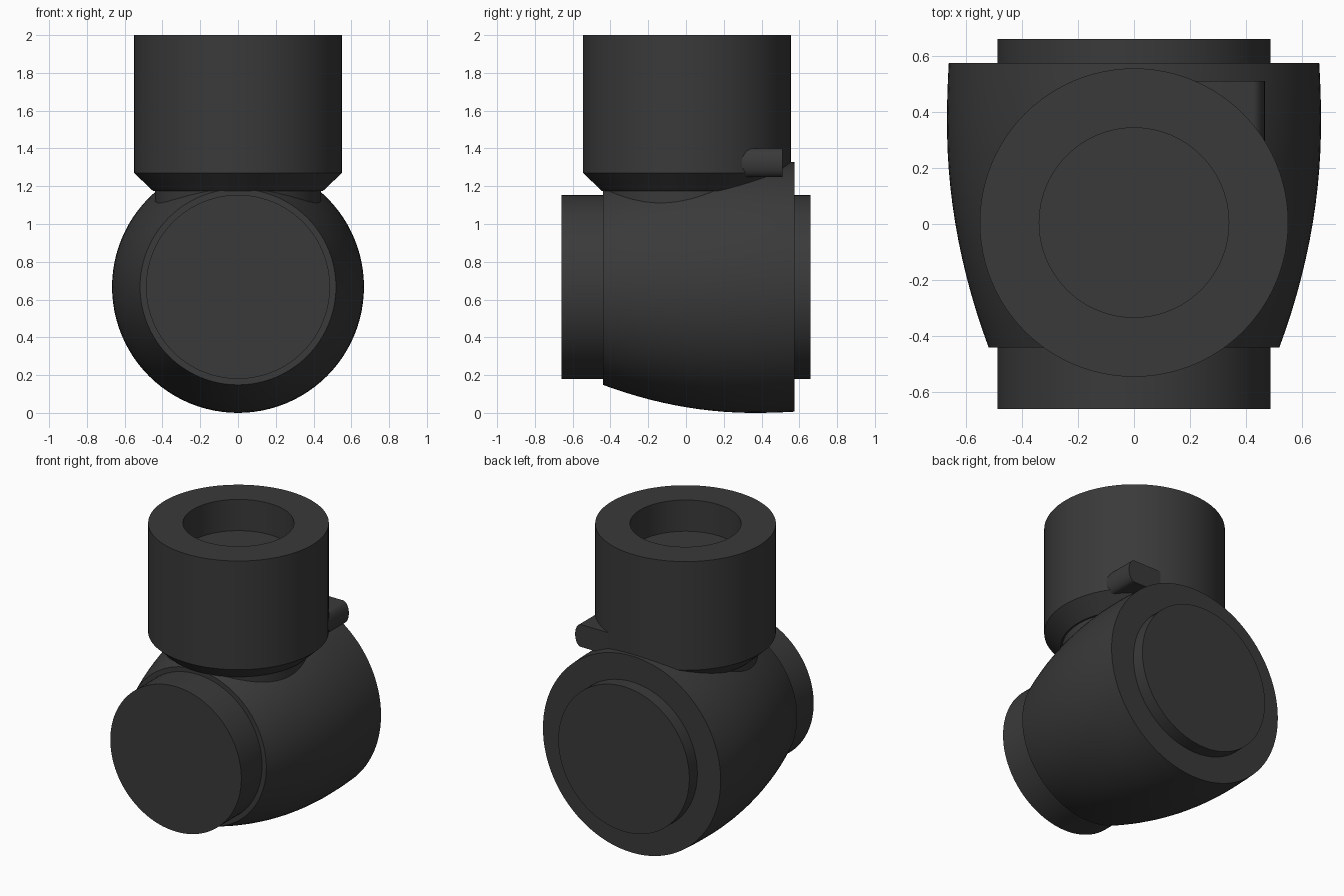
import bpy, bmesh, math
from mathutils import Matrix, Vector

if "Cube" in bpy.data.objects:
    bpy.data.objects.remove(bpy.data.objects["Cube"])

mat = bpy.data.materials.new("dark_grey")
mat.diffuse_color = (0.042, 0.042, 0.042, 1)
mat.use_nodes = True
mat.node_tree.nodes["Principled BSDF"].inputs["Base Color"].default_value = mat.diffuse_color


def finish(bm, name, angle=30):
    bmesh.ops.recalc_face_normals(bm, faces=bm.faces)
    me = bpy.data.meshes.new(name)
    bm.to_mesh(me)
    bm.free()
    ob = bpy.data.objects.new(name, me)
    bpy.context.collection.objects.link(ob)
    me.materials.append(mat)
    bpy.ops.object.select_all(action='DESELECT')
    bpy.context.view_layer.objects.active = ob
    ob.select_set(True)
    bpy.ops.object.shade_smooth_by_angle(angle=math.radians(angle))
    return ob


def lathe(name, profile, matrix, seg=96):
    """Revolve (radius, height) points about z, cap both ends, then place."""
    bm = bmesh.new()
    rings = [[bm.verts.new((r * math.cos(2 * math.pi * i / seg),
                            r * math.sin(2 * math.pi * i / seg), h))
              for i in range(seg)] for r, h in profile]
    for a, b in zip(rings, rings[1:]):
        for i in range(seg):
            j = (i + 1) % seg
            bm.faces.new((a[i], a[j], b[j], b[i]))
    bm.faces.new(rings[0])
    bm.faces.new(rings[-1])
    bm.transform(matrix)
    return finish(bm, name)


# horizontal axis: local +z becomes +y, raised to the body centre
ALONG_Y = Matrix.Translation((0, 0, 0.667)) @ Matrix.Rotation(-math.pi / 2, 4, 'X')
UPRIGHT = Matrix.Translation((0, 0.005, 0))

# bulged body
R, y_max, k = 0.667, 0.36, 0.232
body = []
for i in range(17):
    y = -0.44 + 1.015 * i / 16
    drop = k * (y - y_max) ** 2 if y < y_max else 0.14 * (y - y_max) ** 2
    body.append((R - drop, y))
lathe("body", body, ALONG_Y)

# end cap drum running through the body
lathe("end_caps", [(0.487, -0.66), (0.487, 0.66)], ALONG_Y)

# upright socket with neck, chamfer and recessed top
lathe("socket", [(0.44, 0.95), (0.44, 1.175), (0.45, 1.175), (0.55, 1.27),
                 (0.55, 2.0), (0.338, 2.0), (0.338, 1.79)], UPRIGHT)

# side lug: bar along y with a rounded outer edge
outline = [(0.15, 1.25), (0.425, 1.25)]
for i in range(1, 12):
    a = -math.pi / 2 + math.pi * i / 12
    outline.append((0.425 + 0.042 * math.cos(a), 1.325 + 0.075 * math.sin(a)))
outline += [(0.425, 1.40), (0.15, 1.40)]
bm = bmesh.new()
face = bm.faces.new([bm.verts.new((x, 0.2, z)) for x, z in outline])
ext = bmesh.ops.extrude_face_region(bm, geom=[face])
bmesh.ops.translate(bm, vec=Vector((0, 0.31, 0)),
                    verts=[v for v in ext["geom"] if isinstance(v, bmesh.types.BMVert)])
finish(bm, "side_lug", 35)
